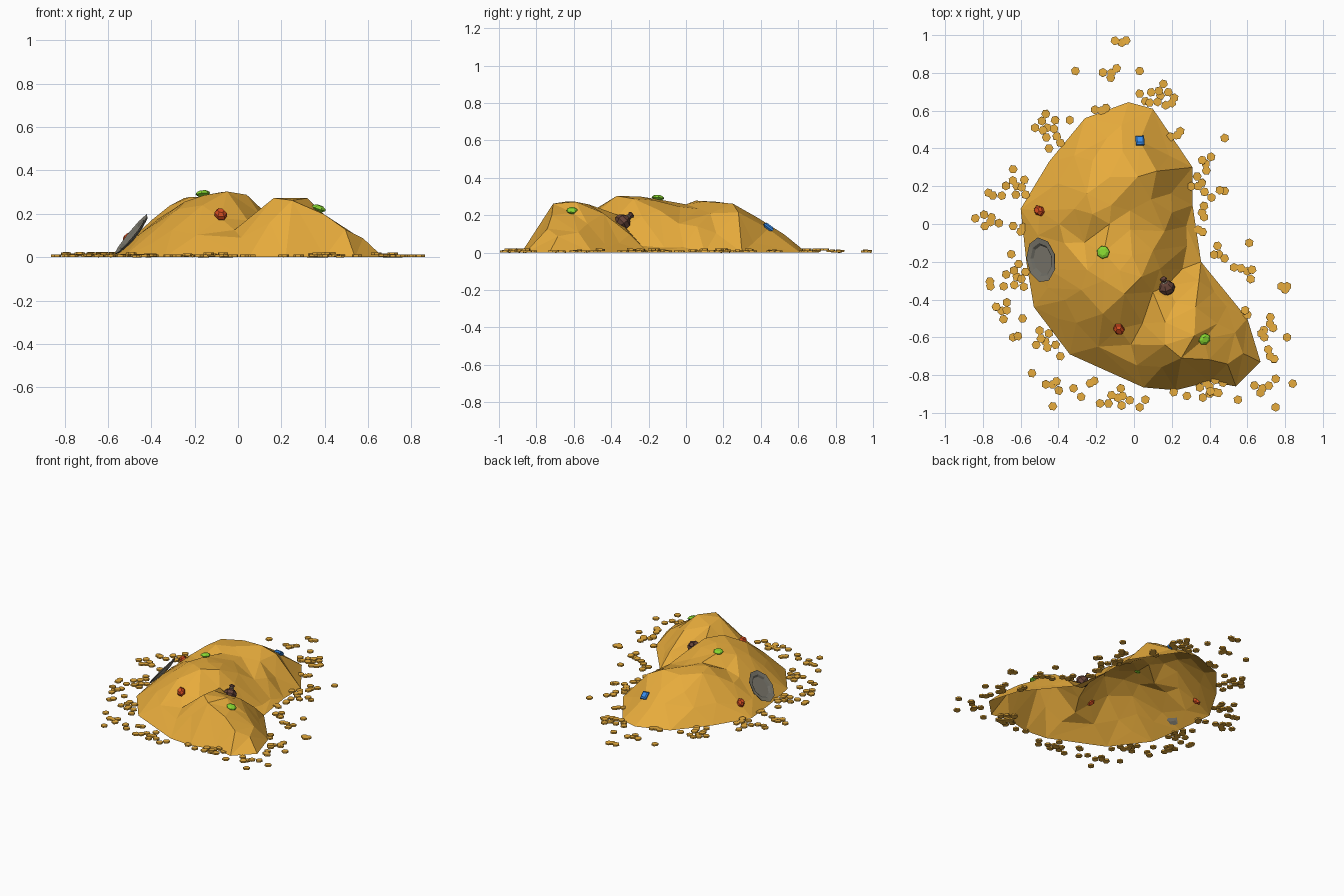
import bpy, bmesh, math, random
from mathutils import Vector, Matrix
from mathutils.geometry import delaunay_2d_cdt

if "Cube" in bpy.data.objects:
    bpy.data.objects.remove(bpy.data.objects["Cube"])

random.seed(7)


def mat(name, rgb):
    m = bpy.data.materials.new(name)
    m.diffuse_color = (*rgb, 1)
    m.use_nodes = True
    m.node_tree.nodes["Principled BSDF"].inputs["Base Color"].default_value = m.diffuse_color
    return m


GOLD = mat("gold", (0.80, 0.41, 0.045))
RED = mat("ruby red", (0.68, 0.075, 0.015))
GREEN = mat("emerald green", (0.24, 0.68, 0.03))
BLUE = mat("sapphire blue", (0.04, 0.27, 0.85))
GREY = mat("plate grey", (0.25, 0.235, 0.19))
DARK = mat("dark plate grey", (0.16, 0.155, 0.13))
BROWN = mat("pouch brown", (0.13, 0.055, 0.04))
CORD = mat("cord grey", (0.36, 0.30, 0.22))


def finish(bm, name, mats, matrix=None, recalc=True):
    if recalc:
        bmesh.ops.recalc_face_normals(bm, faces=bm.faces[:])
    me = bpy.data.meshes.new(name)
    bm.to_mesh(me)
    bm.free()
    for m in mats:
        me.materials.append(m)
    ob = bpy.data.objects.new(name, me)
    bpy.context.collection.objects.link(ob)
    if matrix:
        ob.matrix_world = matrix
    return ob


def place(loc, normal, spin=0):
    rot = Vector(normal).to_track_quat('Z', 'Y').to_matrix().to_4x4()
    return Matrix.Translation(loc) @ rot @ Matrix.Rotation(math.radians(spin), 4, 'Z')


def lathe(name, profile, sides, mats, matrix, sx=1, sy=1, mat_rows=None):
    """Stack of rings (radius, z), capped at both ends."""
    bm = bmesh.new()
    rings = [[bm.verts.new((r * sx * math.cos(2 * math.pi * (i + .5) / sides),
                            r * sy * math.sin(2 * math.pi * (i + .5) / sides), z))
              for i in range(sides)] for r, z in profile]
    for k in range(len(rings) - 1):
        for i in range(sides):
            j = (i + 1) % sides
            f = bm.faces.new((rings[k][i], rings[k][j], rings[k + 1][j], rings[k + 1][i]))
            f.material_index = mat_rows[k] if mat_rows else 0
    bm.faces.new(rings[0])
    bm.faces.new(rings[-1])
    return finish(bm, name, mats, matrix)


# gold heap: open faceted shell over the outline, the highest of three domes
OUTLINE = [(-.03, .645), (.10, .61), (.31, .30), (.31, .10), (.355, -.20), (.60, -.50),
           (.67, -.73), (.54, -.86), (.40, -.835), (.22, -.88), (.05, -.865), (-.34, -.69),
           (-.53, -.44), (-.57, -.20), (-.60, .08), (-.45, .33), (-.26, .56)]
DOMES = [
    ((-.05, -.25, .10), OUTLINE),
    ((-.13, .14, .275), [(-.03, .645), (.10, .61), (.31, .30), (.30, .12), (.10, -.12),
                         (-.30, -.28), (-.57, -.25), (-.60, .08), (-.45, .33), (-.26, .56)]),
    ((-.06, -.28, .302), [(-.53, -.44), (-.34, -.69), (-.05, -.83), (.15, -.62), (.28, -.25),
                          (.29, .08), (.05, .20), (-.30, .20), (-.59, 0)]),
    ((.24, -.60, .274), [(.36, -.20), (.60, -.50), (.67, -.73), (.54, -.86), (.40, -.84),
                         (.22, -.88), (.05, -.865), (-.14, -.74), (-.08, -.5), (.10, -.24)])]
PROFILE = [(0, 0), (.2, .32), (.45, .65), (.68, .92), (.8, 1), (1.01, 1)]


def inward(x, y, top, poly):
    """0 on the polygon, 1 at the summit."""
    px, py = x - top[0], y - top[1]
    for (ax, ay), (bx, by) in zip(poly, poly[1:] + poly[:1]):
        ax, ay, bx, by = ax - top[0], ay - top[1], bx - top[0], by - top[1]
        d = ax * by - ay * bx
        u, v = (px * by - py * bx) / d, (ax * py - ay * px) / d
        if u >= -1e-6 and v >= -1e-6:
            return 1 - u - v
    return 1


def height(x, y):
    best = 0
    for top, poly in DOMES:
        s = max(0, inward(x, y, top, poly))
        for (s0, h0), (s1, h1) in zip(PROFILE, PROFILE[1:]):
            if s0 <= s < s1:
                best = max(best, top[2] * (h0 + (h1 - h0) * (s - s0) / (s1 - s0)))
    return best


# crests, valleys and resting spots of the treasures
KEYS = [(-.16, -.15, .285), (.37, -.61, .214), (-.08, -.555, .18), (-.50, .07, .072),
        (.03, .44, .128), (.17, -.33, .142), (-.16, -.30, .285), (.04, -.28, .288),
        (-.05, -.37, .303), (.10, -.36, .20), (.165, -.52, .258), (.165, -.64, .273),
        (.32, -.59, .272), (.25, -.71, .262), (.20, .06, .14), (-.02, -.03, .245),
        (-.13, 0, .258), (-.12, .10, .274), (.02, .25, .262), (.12, .28, .215),
        (-.25, .16, .272), (.10, -.14, .225), (-.37, -.10, .175), (.09, .13, .21)]
pts = [(x, y, 0) for x, y in OUTLINE] + KEYS
for _ in range(6000):
    x, y = random.uniform(-.6, .67), random.uniform(-.88, .65)
    if inward(x, y, DOMES[0][0], OUTLINE) < .1:
        continue
    if all(math.hypot(x - p[0], y - p[1]) > .098 for p in pts):
        pts.append((x, y, min(.3, height(x, y) + random.uniform(-.014, .012))))
co, _, tris, orig, _, _ = delaunay_2d_cdt([Vector(p[:2]) for p in pts], [],
                                          [list(range(len(OUTLINE)))], 1, 1e-5)
bm = bmesh.new()
vs = [bm.verts.new((c.x, c.y, pts[o[0]][2] if o else 0)) for c, o in zip(co, orig)]
for t in tris:
    f = bm.faces.new([vs[i] for i in t])
    f.normal_update()
    if f.normal.z < 0:
        f.normal_flip()
finish(bm, "gold_heap", [GOLD], recalc=False)


# loose coins: (x, y, how many in the clump)
def coins(name, clumps):
    bm = bmesh.new()
    for x, y, n in clumps:
        turn = random.uniform(0, 6.28)
        for k in range(n):
            a, d = turn + k * 2.4, (0.026 * math.sqrt(k) if k else 0)
            z = 0.006 + (random.choice((0, .004, .010)) if k else 0)
            m = (Matrix.Translation((x + d * math.cos(a), y + d * math.sin(a), z))
                 @ Matrix.Rotation(random.uniform(-.1, .1) if k else 0, 4, 'X')
                 @ Matrix.Rotation(a, 4, 'Z'))
            bmesh.ops.create_cone(bm, cap_ends=True, segments=6, radius1=.024,
                                  radius2=.024, depth=.011, matrix=m)
    finish(bm, name, [GOLD])


coins("coins_back", [
    (-.065, .96, 3), (-.12, .80, 4), (-.31, .81, 1), (.03, .81, 1), (.03, .69, 1),
    (.14, .68, 9), (.06, .65, 1), (.20, .64, 1), (-.17, .60, 3), (-.34, .55, 1),
    (-.46, .51, 9), (-.45, .40, 1), (-.39, .43, 1), (.23, .47, 3), (.48, .455, 1)])
coins("coins_left", [
    (-.64, .29, 1), (-.62, .20, 7), (-.70, .15, 1), (-.77, .165, 2), (-.84, .03, 1),
    (-.76, .01, 5), (-.64, -.01, 1), (-.60, -.04, 2), (-.65, -.16, 1), (-.62, -.28, 8),
    (-.76, -.33, 2), (-.69, -.33, 1), (-.70, -.46, 5), (-.59, -.50, 1), (-.64, -.60, 2),
    (-.47, -.62, 7), (-.54, -.79, 1), (-.39, -.70, 1)])
coins("coins_right", [
    (.38, .32, 4), (.34, .20, 5), (.48, .175, 2), (.41, .14, 1), (.36, .06, 3),
    (.34, -.03, 2), (.61, -.10, 1), (.45, -.16, 4), (.60, -.25, 4), (.53, -.23, 1),
    (.78, -.33, 2), (.81, -.33, 1), (.72, -.53, 4), (.60, -.48, 2), (.81, -.60, 1),
    (.69, -.60, 2), (.72, -.70, 3)])
coins("coins_front", [
    (-.43, -.85, 4), (-.43, -.965, 1), (-.32, -.87, 1), (-.28, -.915, 1), (-.21, -.83, 2),
    (-.18, -.95, 1), (-.085, -.92, 7), (.03, -.97, 1), (.06, -.93, 1), (.21, -.89, 1),
    (.28, -.91, 1), (.40, -.86, 9), (.43, -.89, 2), (.55, -.93, 1), (.68, -.87, 4),
    (.75, -.97, 1), (.75, -.82, 1), (.84, -.845, 1)])

# tilted plate with a sunken centre
lathe("plate", [(.062, -.012), (.115, .0), (.121, .007), (.090, .004), (.076, -.005), (.064, -.005)],
      9, [GREY, DARK], place((-.487, -.19, .102), (-.77, -.11, .63), 0), mat_rows=[0, 0, 0, 1, 0])

# cut gems
ROUND = [(.014, -.016), (.035, 0), (.031, .008), (.018, .015)]
LONG = [(.016, -.024), (.029, -.009), (.029, .009), (.016, .024)]
lathe("emerald_top", ROUND, 7, [GREEN], place((-.163, -.15, .292), (-.1, .1, 1), 10))
lathe("emerald_front", ROUND, 7, [GREEN], place((.373, -.61, .224), (.35, -.1, 1), 40), .85)
lathe("ruby_front", LONG, 6, [RED], place((-.08, -.557, .197), (0, -.6, .8), 30), .95, 1.15)
lathe("ruby_left", LONG, 6, [RED], place((-.502, .07, .085), (-.6, .1, .8), 60), 1.1, .9)
lathe("sapphire", [(.022, -.012), (.036, -.003), (.036, .007), (.024, .015)], 4, [BLUE],
      place((.032, .44, .136), (.0, .6, .8), 4), .9, 1.1)

# leather pouch with tied neck
pouch = place((.172, -.338, .164), (-.22, .65, .55), 0)
lathe("pouch", [(.025, -.034), (.045, -.012), (.044, .012), (.025, .032), (.012, .040)],
      7, [BROWN], pouch)
lathe("pouch_neck", [(.011, .046), (.019, .062), (.015, .068)], 7, [BROWN], pouch)
lathe("pouch_cord", [(.013, .039), (.017, .043), (.013, .048)], 7, [CORD], pouch)
